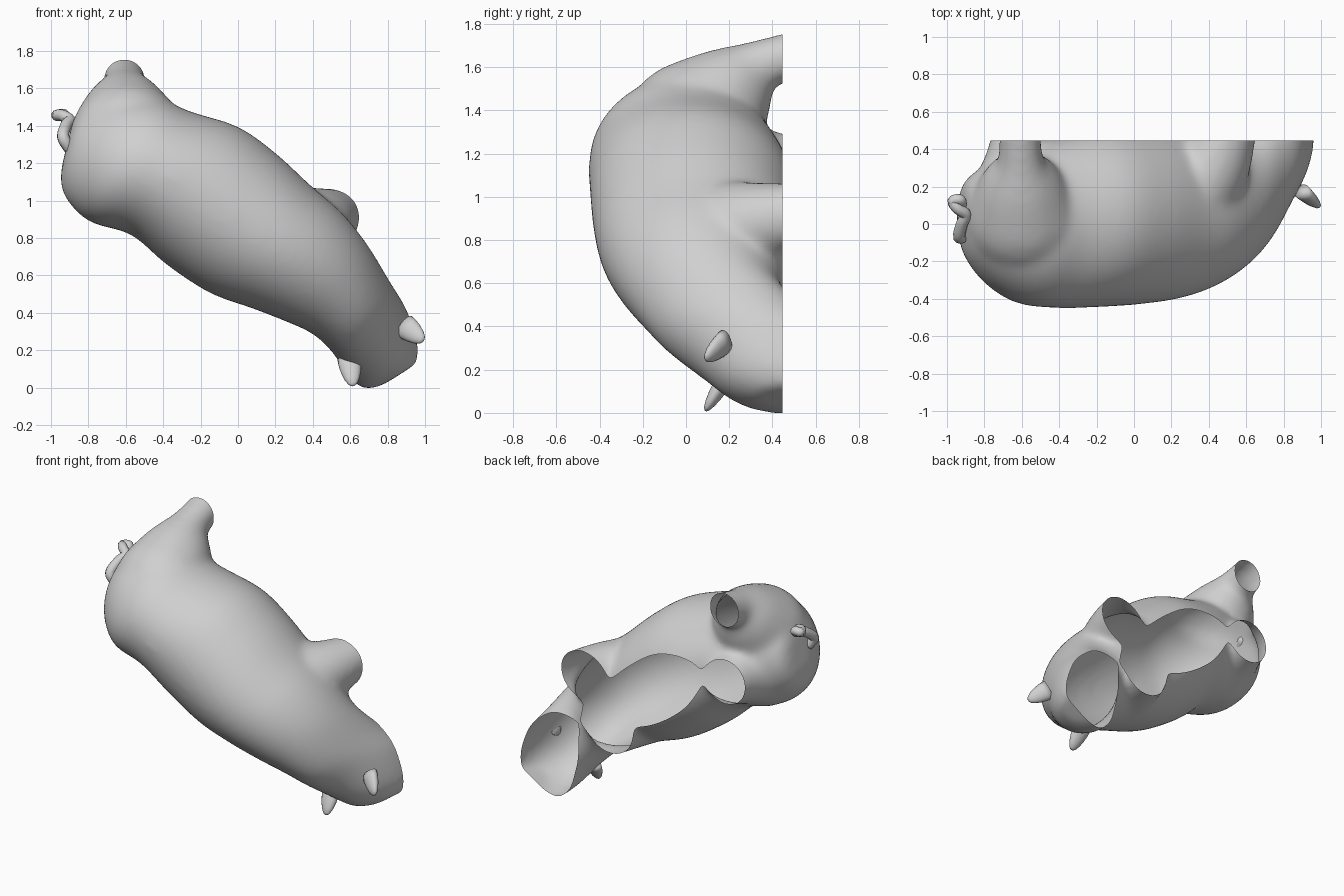
import bpy, bmesh, math
from mathutils import Vector, Matrix

if "Cube" in bpy.data.objects:
    bpy.data.objects.remove(bpy.data.objects["Cube"])

CUT_Y = 0.447
skin = bpy.data.materials.new("plain grey")
skin.diffuse_color = (0.63, 0.63, 0.63, 1)
skin.use_nodes = True
skin.node_tree.nodes["Principled BSDF"].inputs["Base Color"].default_value = skin.diffuse_color


def add_object(name, bm):
    me = bpy.data.meshes.new(name)
    bm.to_mesh(me)
    bm.free()
    me.materials.append(skin)
    for p in me.polygons:
        p.use_smooth = True
    ob = bpy.data.objects.new(name, me)
    bpy.context.collection.objects.link(ob)
    return ob


def spline(rows, steps):
    """Smooth interpolation through rows of numbers."""
    out = []
    for i in range(len(rows) - 1):
        a, b, c, d = (rows[max(0, min(len(rows) - 1, i + k))] for k in (-1, 0, 1, 2))
        for s in range(steps):
            t = s / steps
            out.append([0.5 * (2 * q + (r - p) * t + (2 * p - 5 * q + 4 * r - u) * t * t
                               + (3 * q - p - 3 * r + u) * t ** 3)
                        for p, q, r, u in zip(a, b, c, d)])
    return out + [list(rows[-1])]


def loft(bm, rings):
    loops = [[bm.verts.new(p) for p in ring] for ring in rings]
    n = len(loops[0])
    for a, b in zip(loops, loops[1:]):
        for i in range(n):
            j = (i + 1) % n
            bm.faces.new((a[i], a[j], b[j], b[i]))
    bm.faces.new(loops[0][::-1])
    bm.faces.new(loops[-1])
    bmesh.ops.recalc_face_normals(bm, faces=bm.faces)


def limb(bm, *rows):
    """Tapered limb as a row of overlapping balls, rows are x, y, z, radius."""
    for x, y, z, r in spline(rows, 10):
        bmesh.ops.create_icosphere(bm, subdivisions=3, radius=r,
                                   matrix=Matrix.Translation((x, y, z)))


# Trunk and head: belly-side x,z / far-side x,z / back y / belly y
sections = [
    (-0.89, 1.40, -0.945, 1.17, -0.05, 0.16),
    (-0.83, 1.49, -0.945, 1.07, -0.18, 0.24),
    (-0.66, 1.56, -0.89, 0.97, -0.32, 0.32),
    (-0.44, 1.55, -0.78, 0.88, -0.425, 0.39),
    (-0.25, 1.475, -0.57, 0.815, -0.45, 0.455),
    (0.00, 1.395, -0.38, 0.655, -0.445, 0.505),
    (0.20, 1.255, -0.15, 0.505, -0.43, 0.51),
    (0.39, 1.08, 0.07, 0.425, -0.40, 0.49),
    (0.56, 0.93, 0.25, 0.355, -0.34, 0.465),
    (0.695, 0.76, 0.40, 0.285, -0.25, 0.455),
    (0.81, 0.57, 0.51, 0.18, -0.13, 0.61),
    (0.90, 0.42, 0.58, 0.07, 0.03, 0.74),
    (0.96, 0.24, 0.67, -0.005, 0.18, 0.74),
    (0.96, 0.13, 0.77, 0.01, 0.32, 0.70),
]
rings = []
for x1, z1, x2, z2, y1, y2 in spline(sections, 5):
    mid = Vector(((x1 + x2) / 2, (y1 + y2) / 2, (z1 + z2) / 2))
    across = Vector(((x1 - x2) / 2, 0, (z1 - z2) / 2))
    deep = Vector((0, (y2 - y1) / 2, 0))
    rings.append([mid + across * math.cos(a) + deep * math.sin(a)
                  for a in (math.tau * i / 40 for i in range(40))])
bm = bmesh.new()
loft(bm, rings)

# Hind legs, then front legs
limb(bm, (-0.59, 0.03, 1.32, 0.315), (-0.60, 0.16, 1.45, 0.235),
     (-0.605, 0.31, 1.59, 0.13), (-0.61, 0.58, 1.68, 0.11))
limb(bm, (-0.64, 0.05, 1.13, 0.28), (-0.62, 0.30, 1.14, 0.19), (-0.61, 0.58, 1.14, 0.12))
limb(bm, (0.24, 0.08, 0.80, 0.28), (0.42, 0.30, 0.87, 0.20), (0.54, 0.58, 0.93, 0.13))
limb(bm, (0.18, 0.10, 0.62, 0.22), (0.24, 0.30, 0.59, 0.19), (0.30, 0.58, 0.56, 0.15))
source = add_object("body", bm)

# Fuse trunk and legs into one soft skin
fuse = source.modifiers.new("fuse", 'REMESH')
fuse.mode = 'VOXEL'
fuse.voxel_size = 0.018
fuse.use_smooth_shade = True
soft = source.modifiers.new("soften", 'SMOOTH')
soft.factor = 0.5
soft.iterations = 28
bpy.context.view_layer.update()
fused = bpy.data.meshes.new_from_object(
    source.evaluated_get(bpy.context.evaluated_depsgraph_get()))
bpy.data.objects.remove(source)

# Slice the belly side open, leaving a hollow shell
bm = bmesh.new()
bm.from_mesh(fused)
bmesh.ops.bisect_plane(bm, geom=bm.verts[:] + bm.edges[:] + bm.faces[:],
                       plane_co=(0, CUT_Y, 0), plane_no=(0, 1, 0), clear_outer=True)
add_object("body", bm)


# Ears: flattened, pointed leaves
def ear(name, base, tip, wide_dir, width, thick):
    base, tip = Vector(base), Vector(tip)
    axis = (tip - base).normalized()
    w = Vector(wide_dir)
    w = (w - axis * w.dot(axis)).normalized()
    n = axis.cross(w)
    rings = []
    for t, s in ((0, 1.1), (0.25, 1.05), (0.5, 0.92), (0.75, 0.7), (0.93, 0.42), (1, 0.15)):
        c = base.lerp(tip, t)
        rings.append([c + w * width * s * math.cos(a) + n * thick * s * math.sin(a)
                      for a in (math.tau * i / 16 for i in range(16))])
    bm = bmesh.new()
    loft(bm, rings)
    add_object(name, bm)


ear("lower_ear", (0.595, 0.18, 0.155), (0.615, 0.09, 0.01), (1, 0, 0.2), 0.058, 0.036)
ear("upper_ear", (0.89, 0.18, 0.33), (0.99, 0.09, 0.25), (0.5, 0, 0.85), 0.06, 0.036)

# Curly tail
pts = [Vector(p) for p in spline([
    (-0.90, -0.06, 1.28), (-0.935, -0.07, 1.34), (-0.92, 0.0, 1.40),
    (-0.90, 0.05, 1.43), (-0.94, 0.08, 1.455), (-0.97, 0.12, 1.455),
    (-0.93, 0.13, 1.46), (-0.92, 0.10, 1.43)], 5)]
rings = []
for i, p in enumerate(pts):
    d = (pts[min(i + 1, len(pts) - 1)] - pts[max(i - 1, 0)]).normalized()
    u = d.cross(Vector((0.3, -0.8, 0.2))).normalized()
    v = d.cross(u)
    r = 0.034 - 0.006 * i / len(pts)
    rings.append([p + (u * math.cos(a) + v * math.sin(a)) * r
                  for a in (math.tau * k / 10 for k in range(10))])
bm = bmesh.new()
loft(bm, rings)
add_object("tail", bm)
